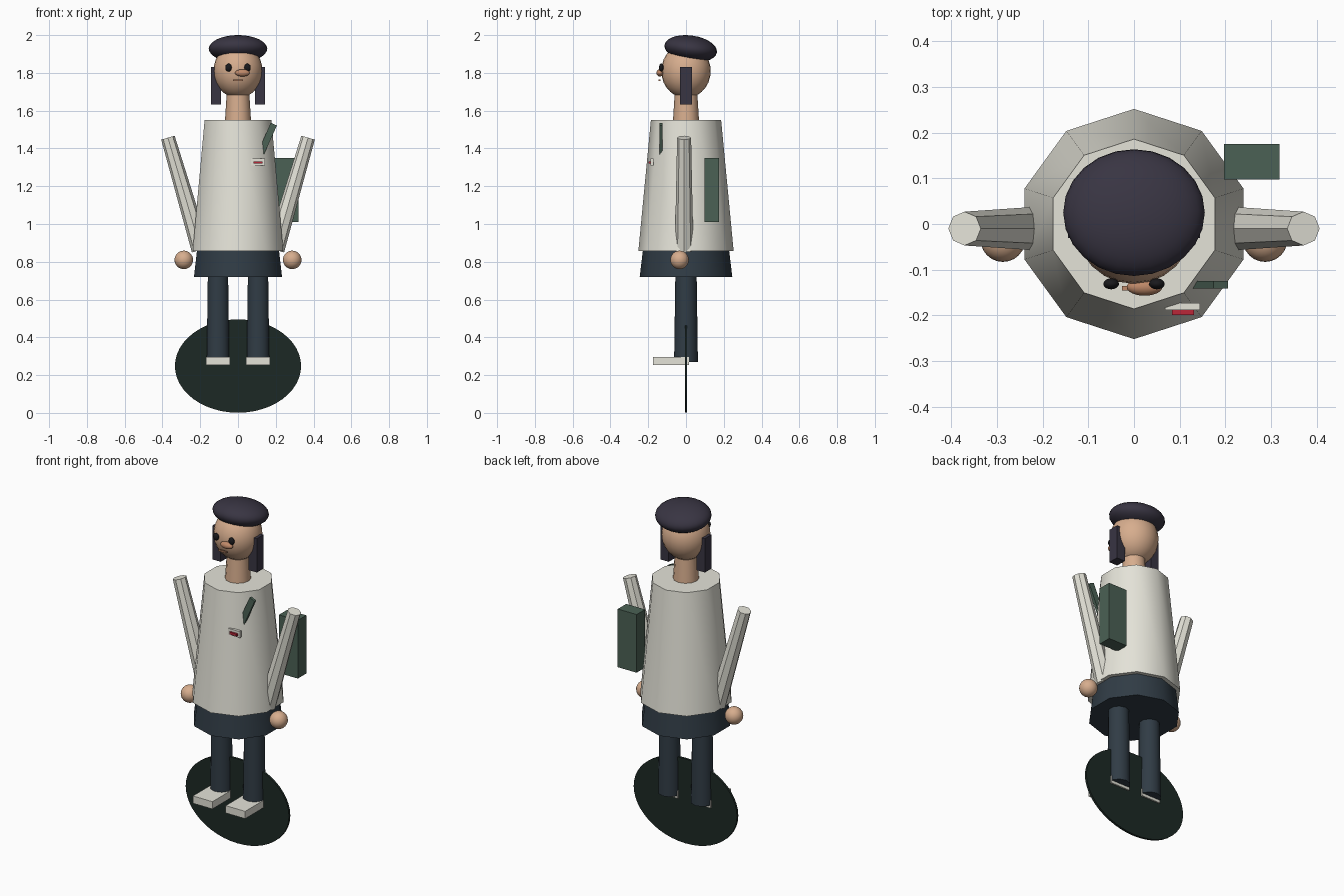
import bpy
from math import radians
from mathutils import Vector

if "Cube" in bpy.data.objects:
    bpy.data.objects.remove(bpy.data.objects["Cube"])


def material(name, r, g, b):
    m = bpy.data.materials.new(name)
    m.diffuse_color = (r, g, b, 1)
    m.use_nodes = True
    m.node_tree.nodes["Principled BSDF"].inputs["Base Color"].default_value = m.diffuse_color
    return m


CREAM = material("cream_cloth", 0.78, 0.77, 0.69)
NAVY = material("dark_blue_cloth", 0.03, 0.045, 0.06)
SKIN = material("skin", 0.68, 0.42, 0.27)
NOSE = material("nose_tone", 0.52, 0.25, 0.14)
HAIR = material("dark_hair", 0.04, 0.035, 0.055)
GREEN = material("bag_green", 0.07, 0.12, 0.09)
BASE = material("base_green", 0.012, 0.022, 0.018)
BLACK = material("black", 0.01, 0.01, 0.012)
RED = material("red", 0.5, 0.02, 0.04)


def finish(name, mat, smooth=True):
    ob = bpy.context.object
    ob.name = name
    ob.data.materials.append(mat)
    if smooth:
        bpy.ops.object.shade_smooth_by_angle(angle=radians(40))
    return ob


def box(name, mat, lo, hi):
    lo, hi = Vector(lo), Vector(hi)
    bpy.ops.mesh.primitive_cube_add(size=1, location=(lo + hi) / 2)
    bpy.context.object.scale = hi - lo
    return finish(name, mat, False)


def ball(name, mat, loc, radii, rot=(0, 0, 0)):
    bpy.ops.mesh.primitive_uv_sphere_add(segments=24, ring_count=14, radius=1,
                                         location=loc, rotation=rot)
    bpy.context.object.scale = radii
    return finish(name, mat)


def taper(name, mat, a, b, r1, r2, sides):
    """Tapered cylinder from point a (radius r1) to point b (radius r2)."""
    a, b = Vector(a), Vector(b)
    d = b - a
    tilt = d.angle(Vector((0, 0, 1))) * (1 if d.x >= 0 else -1)
    bpy.ops.mesh.primitive_cone_add(vertices=sides, radius1=r1, radius2=r2, depth=d.length,
                                    location=(a + b) / 2, rotation=(0, tilt, 0))
    return finish(name, mat)


# Upright oval base disc
bpy.ops.mesh.primitive_cylinder_add(vertices=48, radius=1, depth=1, location=(0, 0, 0.248),
                                    rotation=(radians(90), 0, 0))
bpy.context.object.scale = (0.334, 0.247, 0.013)
finish("base_disc", BASE)

# Body
taper("skirt", NAVY, (0, 0, 0.72), (0, 0, 0.88), 0.245, 0.226, 10)
taper("tunic", CREAM, (0, 0, 0.858), (0, 0, 1.55), 0.252, 0.186, 10)
taper("neck", SKIN, (0, 0, 1.53), (0, 0, 1.72), 0.07, 0.058, 12)

# Paired limbs and hair
for side, s in (("left", -1), ("right", 1)):
    taper(side + "_leg", NAVY, (s * 0.106, 0, 0.27), (s * 0.106, 0, 0.76), 0.063, 0.056, 10)
    box(side + "_shoe", CREAM, (s * 0.106 - 0.063, -0.175, 0.254),
        (s * 0.106 + 0.063, 0.015, 0.297))
    taper(side + "_arm", CREAM, (s * 0.197, -0.01, 0.863), (s * 0.371, -0.01, 1.457),
          0.049, 0.037, 8)
    ball(side + "_hand", SKIN, (s * 0.287, -0.034, 0.81), (0.049,) * 3)
    box(side + "_hair_lock", HAIR, (s * 0.117 - 0.027, -0.031, 1.632),
        (s * 0.117 + 0.027, 0.031, 1.83))
    ball(side + "_eye", BLACK, (s * 0.05, -0.131, 1.828), (0.017, 0.012, 0.021))

# Head, face and beret
ball("head", SKIN, (0, 0, 1.81), (0.13, 0.131, 0.143))
ball("nose", NOSE, (0.023, -0.138, 1.80), (0.039, 0.019, 0.019))
box("mouth", NOSE, (-0.026, -0.146, 1.756), (0.026, -0.136, 1.764))
ball("beret", HAIR, (0, 0.025, 1.928), (0.155, 0.14, 0.07), (radians(-8), 0, 0))

# Badge, shoulder strap and bag
box("badge", CREAM, (0.068, -0.188, 1.309), (0.144, -0.173, 1.346))
box("badge_stripe", RED, (0.083, -0.199, 1.319), (0.131, -0.186, 1.332))
strap = box("shoulder_strap", GREEN, (0.1235, -0.141, 1.299), (0.1585, -0.125, 1.539))
strap.rotation_euler = (0, radians(24), 0)
box("bag", GREEN, (0.197, 0.097, 1.01), (0.319, 0.175, 1.35))
